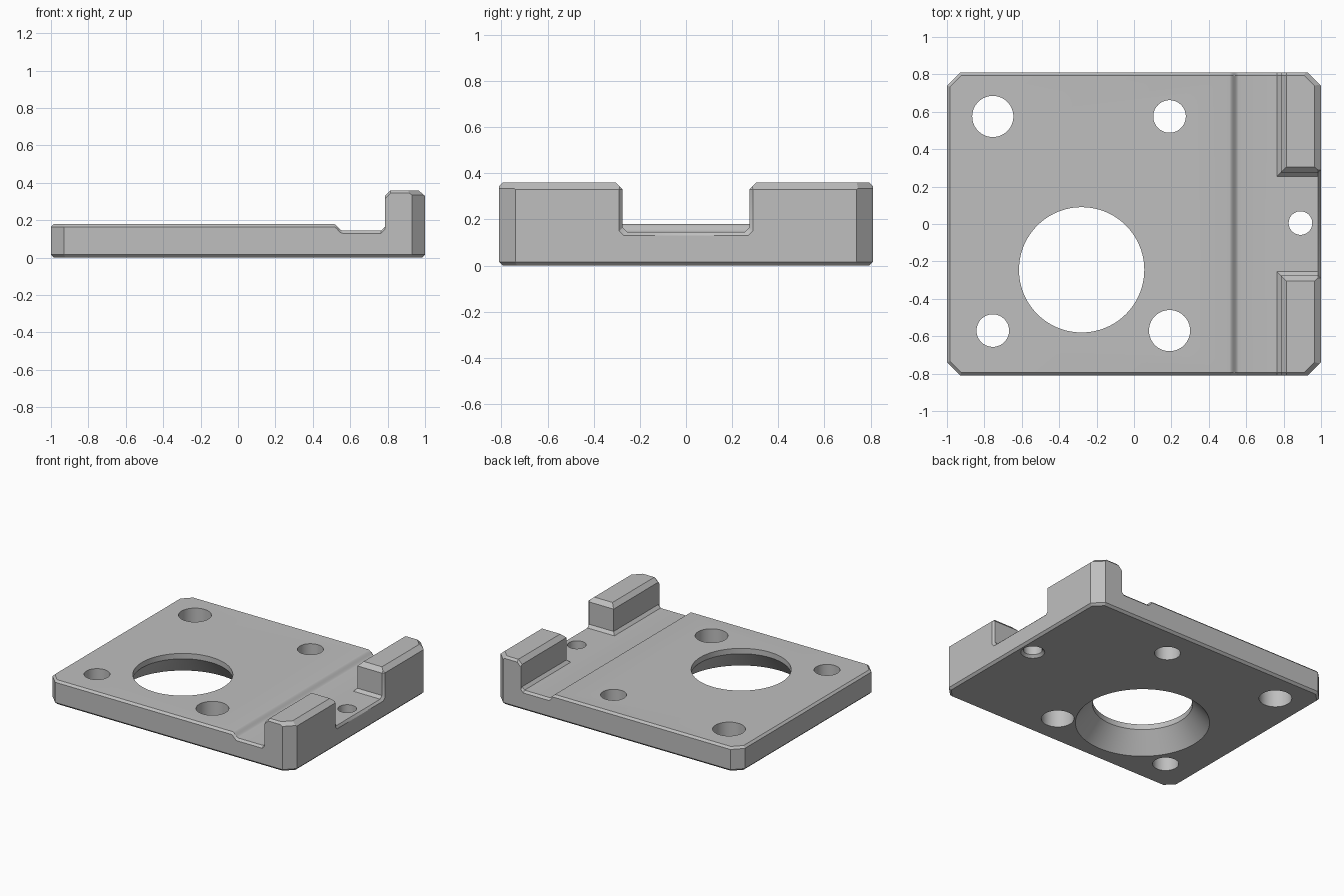
import bpy, bmesh, math
from mathutils import Vector

cube = bpy.data.objects.get("Cube")
if cube:
    bpy.data.objects.remove(cube, do_unlink=True)

grey = bpy.data.materials.new("plain_grey")
grey.use_nodes = True
colour = (0.52, 0.52, 0.52, 1)
grey.diffuse_color = colour
grey.node_tree.nodes["Principled BSDF"].inputs["Base Color"].default_value = colour


def loft(rings):
    """Closed solid through equal-length rings of points."""
    bm = bmesh.new()
    loops = [[bm.verts.new(p) for p in ring] for ring in rings]
    n = len(loops[0])
    for a, b in zip(loops, loops[1:]):
        for i in range(n):
            j = (i + 1) % n
            bm.faces.new((a[i], a[j], b[j], b[i]))
    bm.faces.new(loops[0])
    bm.faces.new(loops[-1])
    bmesh.ops.recalc_face_normals(bm, faces=bm.faces)
    return bm


def to_object(bm, name):
    mesh = bpy.data.meshes.new(name)
    bm.to_mesh(mesh)
    bm.free()
    mesh.materials.append(grey)
    ob = bpy.data.objects.new(name, mesh)
    bpy.context.collection.objects.link(ob)
    return ob


def clip(bm, point, normal):
    """Slice away everything beyond a plane and close the cut."""
    cut = bmesh.ops.bisect_plane(
        bm, geom=bm.verts[:] + bm.edges[:] + bm.faces[:], dist=1e-6,
        plane_co=point, plane_no=normal, clear_outer=True)["geom_cut"]
    edges = [e for e in cut if isinstance(e, bmesh.types.BMEdge)]
    bmesh.ops.edgeloop_fill(bm, edges=edges)
    bmesh.ops.recalc_face_normals(bm, faces=bm.faces)


# Side profile: plate, rounded step down to the ledge, raised lip
HALF, EDGE = 0.81, 0.015
TOP, LEDGE = 0.18, 0.145
step = []
for i in range(9):
    t = i / 8
    step.append((0.51 + 0.05 * t, LEDGE + (TOP - LEDGE) * (0.5 + 0.5 * math.cos(math.pi * t))))
upper = [(-1, TOP - EDGE), (EDGE - 1, TOP)] + step + [
    (0.765, LEDGE), (0.785, 0.165), (0.785, 0.33), (0.815, 0.36), (0.965, 0.36), (1, 0.33)]


def section(y, drop):
    return [(-1, y, 0)] + [(x, y, z - drop) for x, z in upper] + [(1, y, 0)]


body = loft([section(-HALF, EDGE), section(EDGE - HALF, 0),
             section(HALF - EDGE, 0), section(HALF, EDGE)])

# Cut corners, with their small top bevels
up = Vector((0, 0, 1))
faces = [(Vector((s, 0, 0)), Vector((s, 0, 0))) for s in (-1, 1)]
faces += [(Vector((0, s * HALF, 0)), Vector((0, s, 0))) for s in (-1, 1)]
for sx in (-1, 1):
    for sy in (-1, 1):
        point = Vector((sx, sy * (HALF - 0.07), 0))
        out = Vector((sx, sy, 0)).normalized()
        clip(body, point, out)
        faces.append((point, out))
        rim = 0.335 if sx > 0 else TOP - EDGE
        clip(body, point + up * rim, (out + up).normalized())

# Bevel around the underside
for point, out in faces:
    clip(body, point + up * 0.016, (out - up).normalized())

plate = to_object(body, "mounting_plate")


def subtract(bm):
    cutter = to_object(bm, "cutter")
    cutter.hide_render = True
    mod = plate.modifiers.new("cut", 'BOOLEAN')
    mod.operation, mod.solver, mod.object = 'DIFFERENCE', 'EXACT', cutter
    bpy.context.view_layer.objects.active = plate
    bpy.ops.object.modifier_apply(modifier=mod.name)
    bpy.data.objects.remove(cutter, do_unlink=True)


# Gap between the two lips, flared at the outer face
def gap(x, grow):
    half = [(0.255 + grow, LEDGE - grow), (0.275 + grow, 0.165 - grow),
            (0.275 + grow, 0.33), (0.345 + grow, 0.40)]
    return [(x, y, z) for y, z in half] + [(x, -y, z) for y, z in reversed(half)]


subtract(loft([gap(0.75, 0), gap(1 - EDGE, 0), gap(1 + EDGE, 2 * EDGE)]))


# Round holes, each a stack of (radius, height)
def hole(cx, cy, stack, sides=64):
    angles = [math.tau * i / sides for i in range(sides)]
    subtract(loft([[(cx + r * math.cos(a), cy + r * math.sin(a), z) for a in angles]
                   for r, z in stack]))


for cx, cy, r in [(-0.755, 0.575, 0.11), (0.19, 0.575, 0.087),
                  (-0.755, -0.57, 0.087), (0.19, -0.57, 0.11)]:
    hole(cx, cy, [(r, -0.1), (r, 0.3)])
# Large opening, flared below
hole(-0.28, -0.245, [(0.458, -0.01), (0.335, 0.14), (0.335, 0.3)], 96)
# Small ledge hole, countersunk below
hole(0.89, 0.005, [(0.09, -0.01), (0.063, 0.018), (0.063, 0.3)])

bpy.ops.object.select_all(action='DESELECT')
plate.select_set(True)
bpy.context.view_layer.objects.active = plate
bpy.ops.object.shade_smooth_by_angle(angle=math.radians(30))
